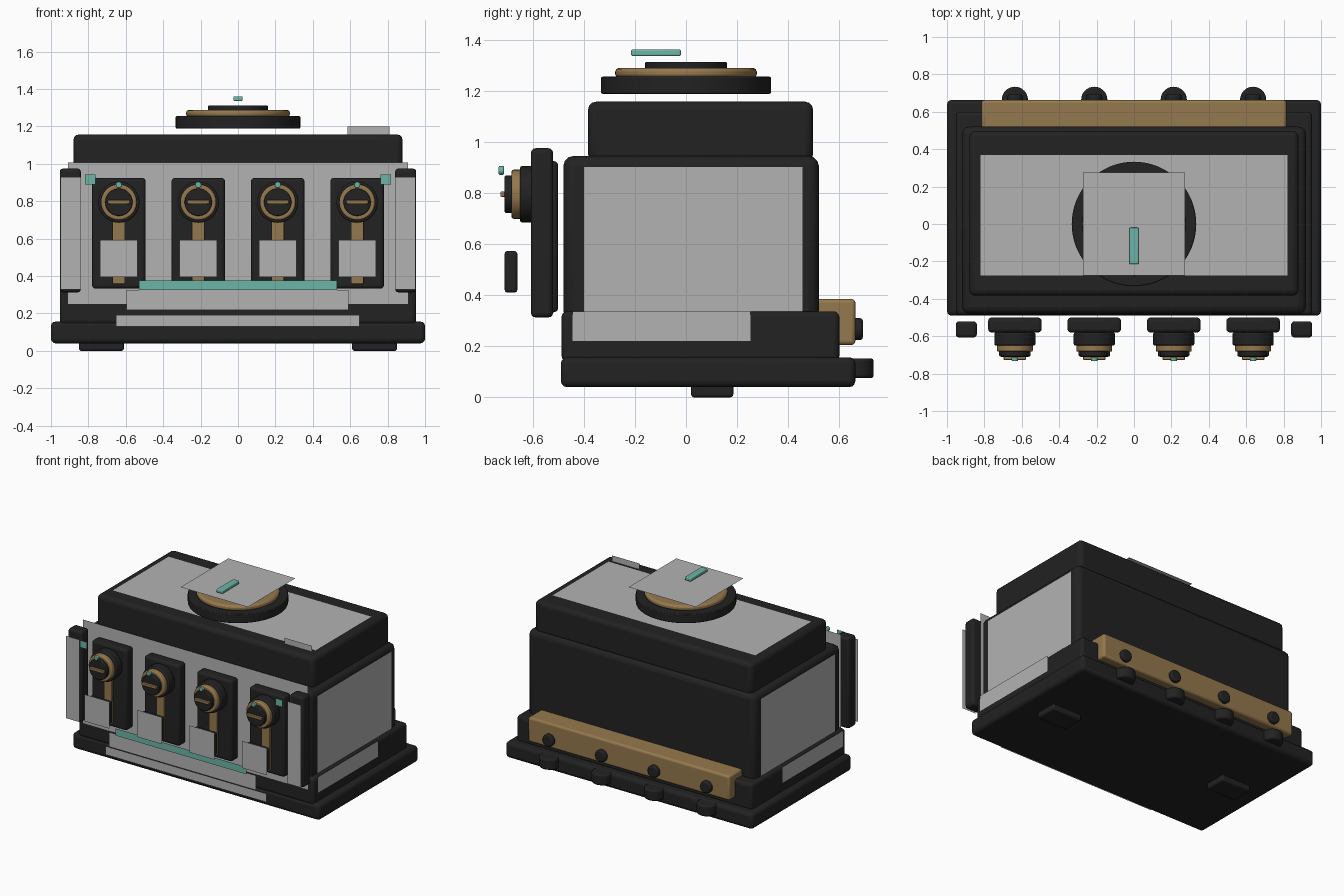
import bpy
import math
from mathutils import Vector

if "Cube" in bpy.data.objects:
    bpy.data.objects.remove(bpy.data.objects["Cube"])


def make_material(name, rgb):
    m = bpy.data.materials.new(name)
    m.diffuse_color = (*rgb, 1)
    m.use_nodes = True
    m.node_tree.nodes["Principled BSDF"].inputs["Base Color"].default_value = m.diffuse_color
    return m


BLACK = make_material("matte_black", (0.016, 0.016, 0.016))
GREY = make_material("light_grey", (0.45, 0.45, 0.45))
BRASS = make_material("brass", (0.30, 0.19, 0.075))
TEAL = make_material("teal", (0.15, 0.46, 0.39))


def finish(ob, name, mat, bevel=0, segments=3):
    ob.name = name
    ob.data.materials.append(mat)
    if bevel:
        b = ob.modifiers.new("rounded_edges", "BEVEL")
        b.width = bevel
        b.segments = segments
        b.limit_method = "ANGLE"
    bpy.ops.object.shade_smooth_by_angle(angle=math.radians(35))
    return ob


def box(name, x, y, z, mat, bevel=0.01):
    """Rounded box from (min, max) ranges."""
    bpy.ops.mesh.primitive_cube_add(size=1)
    ob = bpy.context.object
    r = (x, y, z)
    mid = Vector([(a + b) / 2 for a, b in r])
    for v in ob.data.vertices:
        v.co = Vector([v.co[i] * (r[i][1] - r[i][0]) for i in range(3)])
    ob.location = mid
    return finish(ob, name, mat, bevel)


def disc(name, centre, radius, span, axis, mat, bevel=0.008, sides=48):
    """Cylinder along axis 'y' or 'z'; span is its range on that axis."""
    bpy.ops.mesh.primitive_cylinder_add(vertices=sides, radius=radius,
                                        depth=span[1] - span[0])
    ob = bpy.context.object
    mid = sum(span) / 2
    if axis == "y":
        ob.rotation_euler.x = math.pi / 2
        ob.location = (centre[0], mid, centre[1])
    else:
        ob.location = (centre[0], centre[1], mid)
    return finish(ob, name, mat, bevel, 2)


def panel(name, a, b, mat):
    """Flat sheet spanning corners a and b, which share one coordinate."""
    flat = next(i for i in range(3) if a[i] == b[i])
    u, v = [i for i in range(3) if i != flat]
    pts = []
    for p, q in ((a, a), (b, a), (b, b), (a, b)):
        c = list(a)
        c[u], c[v] = p[u], q[v]
        pts.append(c)
    normal = (Vector(pts[1]) - Vector(pts[0])).cross(Vector(pts[2]) - Vector(pts[1]))
    out = {0: a[0], 1: a[1], 2: 1}[flat]
    face = (0, 1, 2, 3) if normal[flat] * out > 0 else (3, 2, 1, 0)
    me = bpy.data.meshes.new(name)
    me.from_pydata(pts, [], [face])
    ob = bpy.data.objects.new(name, me)
    bpy.context.collection.objects.link(ob)
    me.materials.append(mat)
    return ob


# Stepped housing
box("base", (-1, 1), (-0.49, 0.663), (0.04, 0.157), BLACK, 0.025)
box("plinth", (-0.953, 0.953), (-0.487, 0.60), (0.14, 0.337), BLACK, 0.022)
box("body", (-0.92, 0.92), (-0.48, 0.52), (0.30, 0.945), BLACK, 0.04)
box("upper_body", (-0.88, 0.88), (-0.383, 0.497), (0.92, 1.157), BLACK, 0.03)

# Grey sheets on the top and front
panel("top_panel", (-0.82, -0.275, 1.161), (0.82, 0.37, 1.161), GREY)
panel("front_panel", (-0.91, -0.492, 0.25), (0.91, -0.492, 1.007), GREY)
panel("front_strip", (-0.595, -0.64, 0.218), (0.592, -0.64, 0.325), GREY)
panel("base_strip", (-0.652, -0.60, 0.13), (0.65, -0.60, 0.192), GREY)
panel("front_light_bar", (-0.53, -0.66, 0.325), (0.53, -0.66, 0.377), TEAL)
panel("top_tab", (0.585, -0.30, 1.14), (0.81, -0.30, 1.20), GREY)

# Parts repeated on both sides
for s, side in ((-1, "left"), (1, "right")):
    panel(f"{side}_side_panel", (s * 0.924, -0.40, 0.335), (s * 0.924, 0.455, 0.902), GREY)
    panel(f"{side}_plinth_panel", (s * 0.957, -0.445, 0.22), (s * 0.957, 0.253, 0.337), GREY)
    xs = sorted((s * 0.84, s * 0.953))
    box(f"{side}_pillar", xs, (-0.607, -0.52), (0.313, 0.975), BLACK, 0.018)
    panel(f"{side}_pillar_panel", (s * 0.84, -0.63, 0.328), (s * 0.95, -0.63, 0.93), GREY)
    panel(f"{side}_indicator", (s * 0.762, -0.655, 0.89), (s * 0.818, -0.655, 0.942), TEAL)
    xs = sorted((s * 0.61, s * 0.85))
    box(f"{side}_foot", xs, (0.02, 0.185), (0.0, 0.06), BLACK, 0.012)

# Top dial with its cover sheet and pointer
disc("top_dial_base", (0, 0), 0.333, (1.188, 1.255), "z", BLACK, 0.006, 64)
disc("top_dial_ring", (0, 0), 0.277, (1.25, 1.289), "z", BRASS, 0.014, 64)
disc("top_dial_cap", (0, 0), 0.16, (1.28, 1.313), "z", BLACK, 0.005)
panel("top_dial_cover", (-0.272, -0.275, 1.331), (0.272, 0.275, 1.331), GREY)
box("top_dial_pointer", (-0.025, 0.025), (-0.215, -0.02), (1.336, 1.361), TEAL, 0.006)

# Rear brass rail
box("rear_rail", (-0.815, 0.815), (0.50, 0.663), (0.205, 0.385), BRASS, 0.015)

# Four control channels on the front, four fixings behind
for i in range(4):
    x = (i - 1.5) * 0.4247
    n = i + 1
    box(f"channel_plate_{n}", (x - 0.143, x + 0.143), (-0.58, -0.50), (0.333, 0.925), BLACK, 0.018)
    box(f"slider_track_{n}", (x - 0.034, x + 0.034), (-0.595, -0.57), (0.358, 0.74), BRASS, 0.005)
    box(f"slider_handle_{n}", (x - 0.085, x + 0.085), (-0.71, -0.66), (0.41, 0.573), BLACK, 0.012)
    panel(f"slider_face_{n}", (x - 0.1, -0.718, 0.395), (x + 0.1, -0.718, 0.592), GREY)
    c = (x, 0.795)
    disc(f"knob_base_{n}", c, 0.11, (-0.65, -0.58), "y", BLACK)
    disc(f"knob_ring_{n}", c, 0.096, (-0.683, -0.64), "y", BRASS)
    disc(f"knob_cap_{n}", c, 0.073, (-0.71, -0.67), "y", BLACK, 0.005)
    box(f"knob_slot_{n}", (x - 0.06, x + 0.06), (-0.726, -0.705), (0.785, 0.806), BRASS, 0.004)
    disc(f"knob_marker_{n}", (x, 0.888), 0.017, (-0.733, -0.713), "y", TEAL, 0.003, 16)
    disc(f"rail_bolt_{n}", (x, 0.267), 0.043, (0.64, 0.692), "y", BLACK, 0.01, 24)
    disc(f"rear_stud_{n}", (x, 0.664), 0.07, (0.075, 0.153), "z", BLACK, 0.01, 32)
